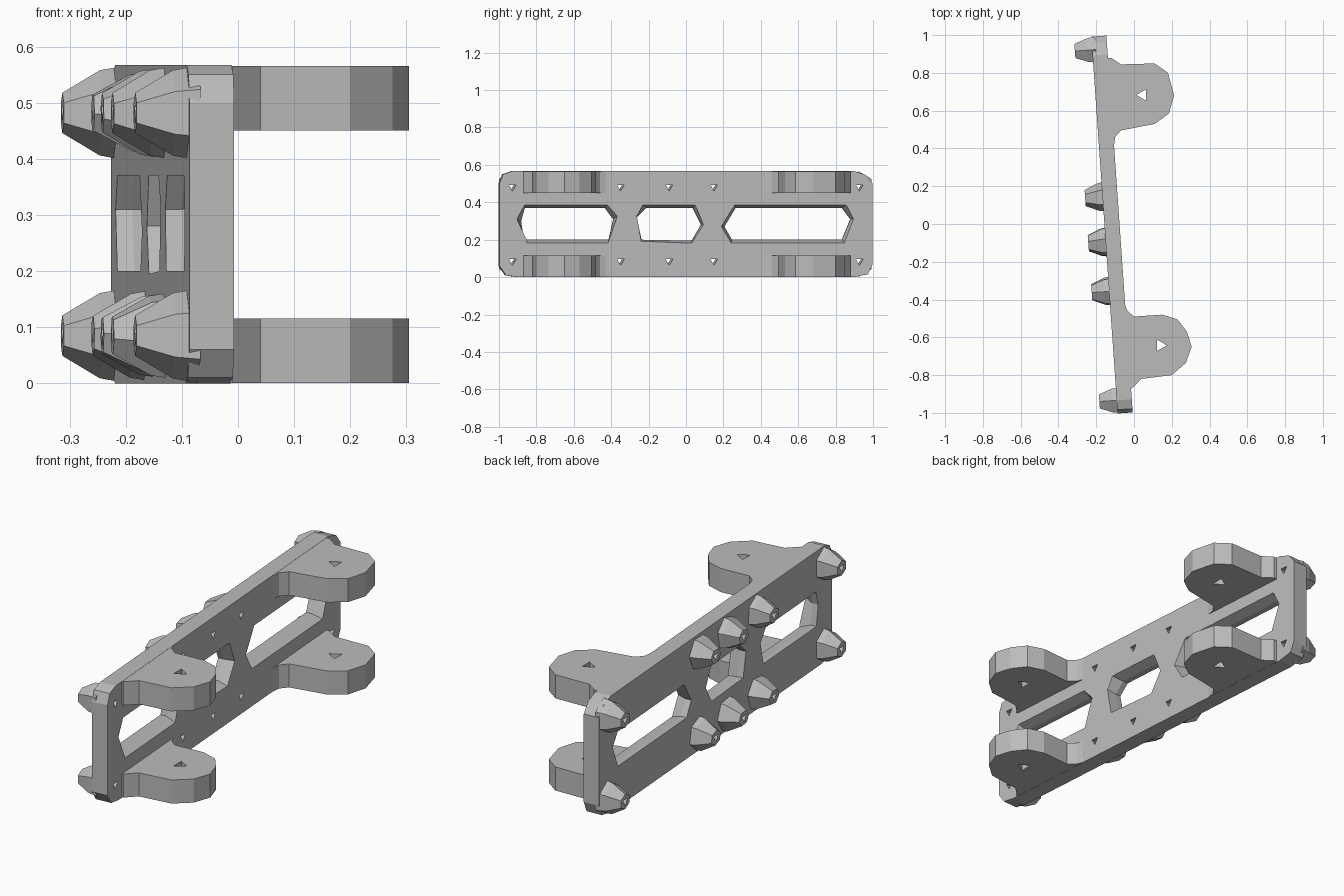
import bpy, bmesh, math
from mathutils import Matrix, Vector

cube = bpy.data.objects.get("Cube")
if cube:
    bpy.data.objects.remove(cube, do_unlink=True)

GREY = bpy.data.materials.new("plain grey")
GREY.use_nodes = True
GREY.diffuse_color = (0.5, 0.5, 0.5, 1)
GREY.node_tree.nodes["Principled BSDF"].inputs["Base Color"].default_value = GREY.diffuse_color

HEIGHT = 0.567
THICK = 0.08
# The plate stands slightly turned about the vertical axis
TURN = Matrix.Translation((-0.0766, 0, 0)) @ Matrix.Rotation(math.radians(4), 4, "Z")


def loft(name, solids, matrix=Matrix()):
    """Make one object from solids, each a list of rings with equal point counts."""
    bm = bmesh.new()
    for rings in solids:
        loops = [[bm.verts.new(matrix @ Vector(p)) for p in ring] for ring in rings]
        count = len(loops[0])
        for a, b in zip(loops, loops[1:]):
            for i in range(count):
                j = (i + 1) % count
                bm.faces.new((a[i], a[j], b[j], b[i]))
        bm.faces.new(loops[0])
        bm.faces.new(loops[-1])
    bmesh.ops.recalc_face_normals(bm, faces=bm.faces)
    mesh = bpy.data.meshes.new(name)
    bm.to_mesh(mesh)
    bm.free()
    mesh.materials.append(GREY)
    obj = bpy.data.objects.new(name, mesh)
    bpy.context.collection.objects.link(obj)
    return obj


def cut(obj, cutter):
    mod = obj.modifiers.new("cut", "BOOLEAN")
    mod.operation = "DIFFERENCE"
    mod.solver = "EXACT"
    mod.object = cutter
    graph = bpy.context.evaluated_depsgraph_get()
    mesh = bpy.data.meshes.new_from_object(obj.evaluated_get(graph))
    obj.modifiers.clear()
    obj.data = mesh


def side(u, points):
    """Outline of (y, z) points at depth u."""
    return [(u, y, z) for y, z in points]


def oval(y, z, ry, rz, count, start=0.0):
    steps = [start + math.tau * i / count for i in range(count)]
    return [(y + ry * math.cos(a), z + rz * math.sin(a)) for a in steps]


# Back plate with clipped corners
outline = [(-1, 0.06), (-0.965, 0.01), (-0.9, 0), (0.9, 0), (0.975, 0.015), (1, 0.07),
           (1, 0.5), (0.965, 0.545), (0.9, HEIGHT), (-0.93, HEIGHT), (-0.98, 0.55), (-1, 0.5)]
plate = loft("back_plate", [[side(0, outline), side(-THICK, outline)]], TURN)

# Three windows with sloping rims
windows = [
    ([(-0.91, 0.31), (-0.865, 0.39), (-0.42, 0.39), (-0.365, 0.33), (-0.42, 0.18), (-0.85, 0.18)],
     [(-0.88, 0.3), (-0.86, 0.37), (-0.43, 0.37), (-0.385, 0.31), (-0.41, 0.2), (-0.865, 0.2)]),
    ([(-0.265, 0.33), (-0.235, 0.39), (0.05, 0.39), (0.095, 0.28), (0.03, 0.18), (-0.24, 0.19)],
     [(-0.26, 0.32), (-0.21, 0.37), (0.04, 0.37), (0.085, 0.28), (0.035, 0.195), (-0.235, 0.2)]),
    ([(0.185, 0.27), (0.26, 0.39), (0.86, 0.39), (0.9, 0.31), (0.85, 0.18), (0.24, 0.18)],
     [(0.21, 0.27), (0.27, 0.37), (0.84, 0.37), (0.885, 0.31), (0.84, 0.2), (0.25, 0.2)]),
]
window_cutter = loft("window_cutter", [[side(0.01, wide), side(-0.05, small), side(-0.1, small)]
                                       for wide, small in windows], TURN)
cut(plate, window_cutter)

# Screw holes, two rows of five
screws = [(y, z) for y in (-0.93, -0.35, -0.09, 0.15, 0.93) for z in (0.085, 0.482)]
hole_cutter = loft("screw_hole_cutter", [[side(u, oval(y, z, 0.022, 0.022, 3, 0.5))
                                          for u in (0.02, -0.2)] for y, z in screws], TURN)
cut(plate, hole_cutter)

# Faceted screw bosses behind the plate
for number, (y, z) in enumerate(screws, 1):
    centre = 0.085 if z < 0.3 else HEIGHT - 0.085
    start = number * 0.4 if abs(y) < 0.5 else math.pi / 6
    boss = loft("screw_boss_%d" % number, [[
        side(-0.06, oval(y, centre, 0.08, 0.084, 6, start)),
        side(-0.105, oval(y, centre, 0.072, 0.076, 6, start)),
        side(-0.172, oval(y, z, 0.043, 0.036, 6, start))]], TURN)
    cut(boss, hole_cutter)

# Rounded mounting ears, an upper and a lower one near each end
ears = {
    "front": ([(-0.1, -0.42), (-0.05, -0.42), (-0.035, -0.46), (0, -0.49), (0.15, -0.48),
               (0.23, -0.505), (0.28, -0.57), (0.305, -0.65), (0.275, -0.735), (0.2, -0.8),
               (0.04, -0.82), (-0.01, -0.87), (-0.08, -0.87)], (0.14, -0.642)),
    "rear": ([(-0.16, 0.42), (-0.105, 0.42), (-0.1, 0.46), (-0.07, 0.495), (0.11, 0.53),
              (0.185, 0.585), (0.212, 0.68), (0.18, 0.8), (0.11, 0.85), (-0.07, 0.845),
              (-0.12, 0.88), (-0.18, 0.88)], (0.046, 0.683)),
}
for end, (points, (hx, hy)) in ears.items():
    pin = oval(hx, hy, 0.034, 0.034, 3, 0 if end == "front" else math.pi)
    pin_cutter = loft("pin_cutter", [[[(x, y, z) for x, y in pin] for z in (-0.1, 0.7)]])
    for level, low in (("lower", 0.001), ("upper", 0.451)):
        ear = loft("%s_%s_ear" % (end, level),
                   [[[(x, y, z) for x, y in points] for z in (low, low + 0.115)]])
        cut(ear, pin_cutter)
    bpy.data.objects.remove(pin_cutter, do_unlink=True)

for helper in (window_cutter, hole_cutter):
    bpy.data.objects.remove(helper, do_unlink=True)
